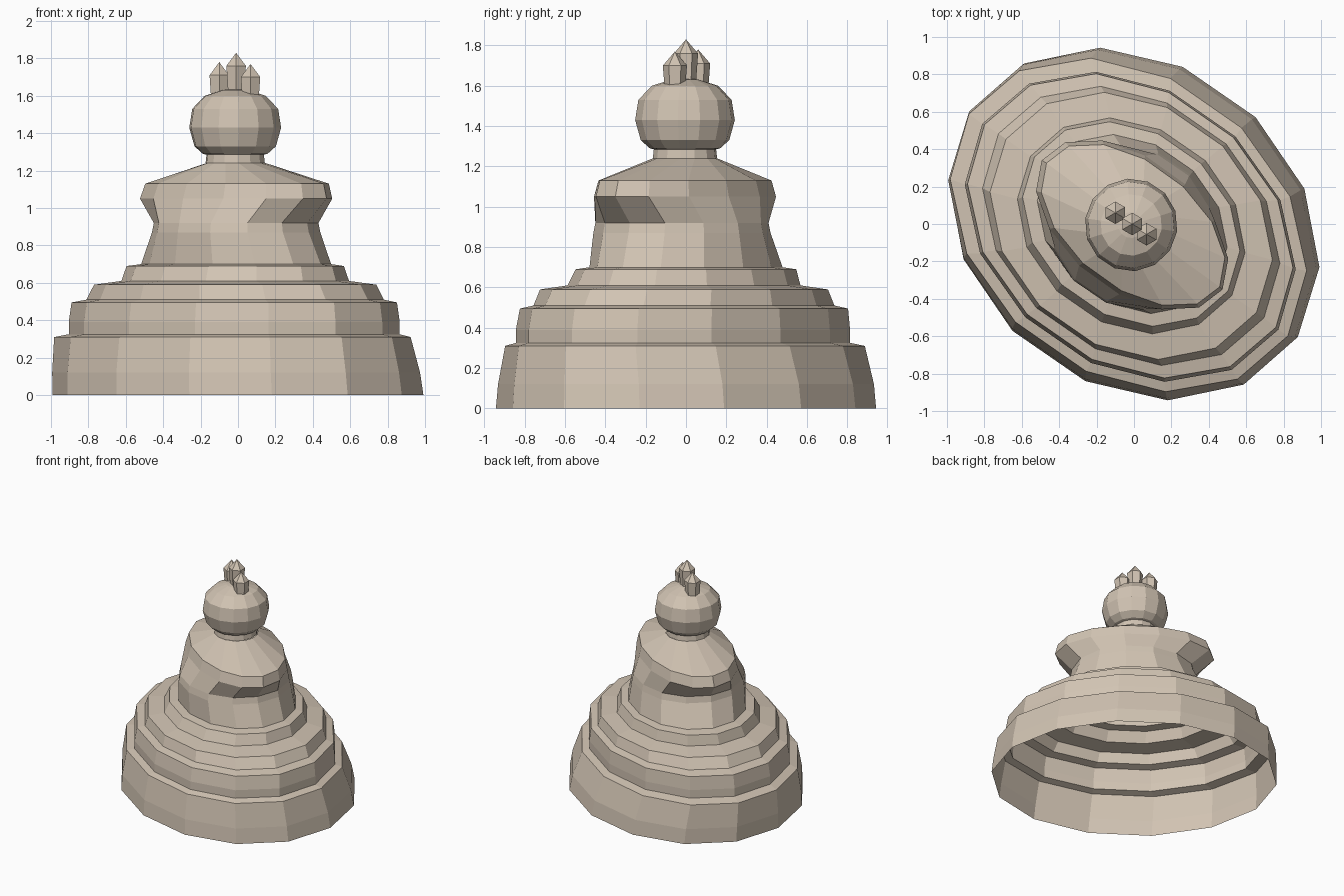
import bpy, bmesh, math

cube = bpy.data.objects.get("Cube")
if cube:
    bpy.data.objects.remove(cube, do_unlink=True)

stone = bpy.data.materials.new("warm_stone")
stone.use_nodes = True
COLOR = (0.64, 0.55, 0.45, 1)
stone.diffuse_color = COLOR
stone.node_tree.nodes["Principled BSDF"].inputs["Base Color"].default_value = COLOR


def loft(name, rings, sides, turn=0, phase=0, cap_top=False):
    """Join elliptical rings (z, long radius, short radius, x, y) into a flat-shaded shell."""
    bm = bmesh.new()
    c, s = math.cos(turn), math.sin(turn)
    loops = []
    for z, a, b, ox, oy in rings:
        loop = []
        for k in range(sides):
            t = phase + math.tau * k / sides
            u, v = a * math.cos(t), b * math.sin(t)
            loop.append(bm.verts.new((ox + u * c - v * s, oy + u * s + v * c, z)))
        loops.append(loop)
    for low, high in zip(loops, loops[1:]):
        for k in range(sides):
            n = (k + 1) % sides
            bm.faces.new((low[k], low[n], high[n], high[k]))
    if cap_top:
        z, a, b, ox, oy = rings[-1]
        tip = bm.verts.new((ox, oy, cap_top))
        for k in range(sides):
            bm.faces.new((loops[-1][k], loops[-1][(k + 1) % sides], tip))
    mesh = bpy.data.meshes.new(name)
    bm.to_mesh(mesh)
    bm.free()
    mesh.materials.append(stone)
    obj = bpy.data.objects.new(name, mesh)
    bpy.context.collection.objects.link(obj)
    return obj


SIDES = 14
TURN = math.radians(-38)
PHASE = 0.073

# Stepped skirt, hollow and open underneath
loft("stepped_base", [
    (0.00, 1.065, 0.86, 0, 0),
    (0.12, 1.06, 0.845, -0.01, 0),
    (0.31, 1.04, 0.79, -0.03, -0.005),
    (0.325, 0.965, 0.735, -0.02, -0.015),
    (0.39, 0.965, 0.735, -0.02, -0.015),
    (0.495, 0.95, 0.72, -0.02, -0.01),
    (0.51, 0.865, 0.665, -0.015, -0.01),
    (0.59, 0.815, 0.645, -0.015, -0.01),
    (0.61, 0.655, 0.525, -0.015, -0.01),
    (0.69, 0.63, 0.49, -0.015, 0),
    (0.70, 0.55, 0.43, -0.01, 0),
], SIDES, TURN, PHASE)

# Torso with pinched waist and wide shoulders, closing in to the neck
loft("torso", [
    (0.70, 0.55, 0.43, -0.01, 0),
    (0.87, 0.47, 0.42, -0.01, -0.02),
    (0.92, 0.46, 0.41, -0.01, -0.02),
    (1.05, 0.595, 0.35, -0.01, -0.005),
    (1.13, 0.57, 0.33, -0.005, -0.005),
    (1.24, 0.16, 0.16, -0.01, -0.005),
], SIDES, TURN, PHASE)

# Neck and round head
HEAD = [(1.24, 0.16), (1.285, 0.155), (1.29, 0.175), (1.33, 0.22), (1.43, 0.248),
        (1.53, 0.232), (1.60, 0.165), (1.63, 0.07)]
loft("neck_and_head", [(z, r, r, -0.015, -0.005) for z, r in HEAD],
     SIDES, TURN, PHASE, cap_top=1.64)

# Row of three pointed crown spikes
for name, x, y, base, tip in (("right", -0.10, 0.06, 1.58, 1.78),
                              ("middle", -0.01, 0.0, 1.62, 1.83),
                              ("left", 0.067, -0.055, 1.58, 1.77)):
    rings = [(base, 0.05, 0.05, x, y), (tip - 0.07, 0.06, 0.06, x, y)]
    loft(name + "_crown_spike", rings, 6, phase=math.pi / 2, cap_top=tip)
